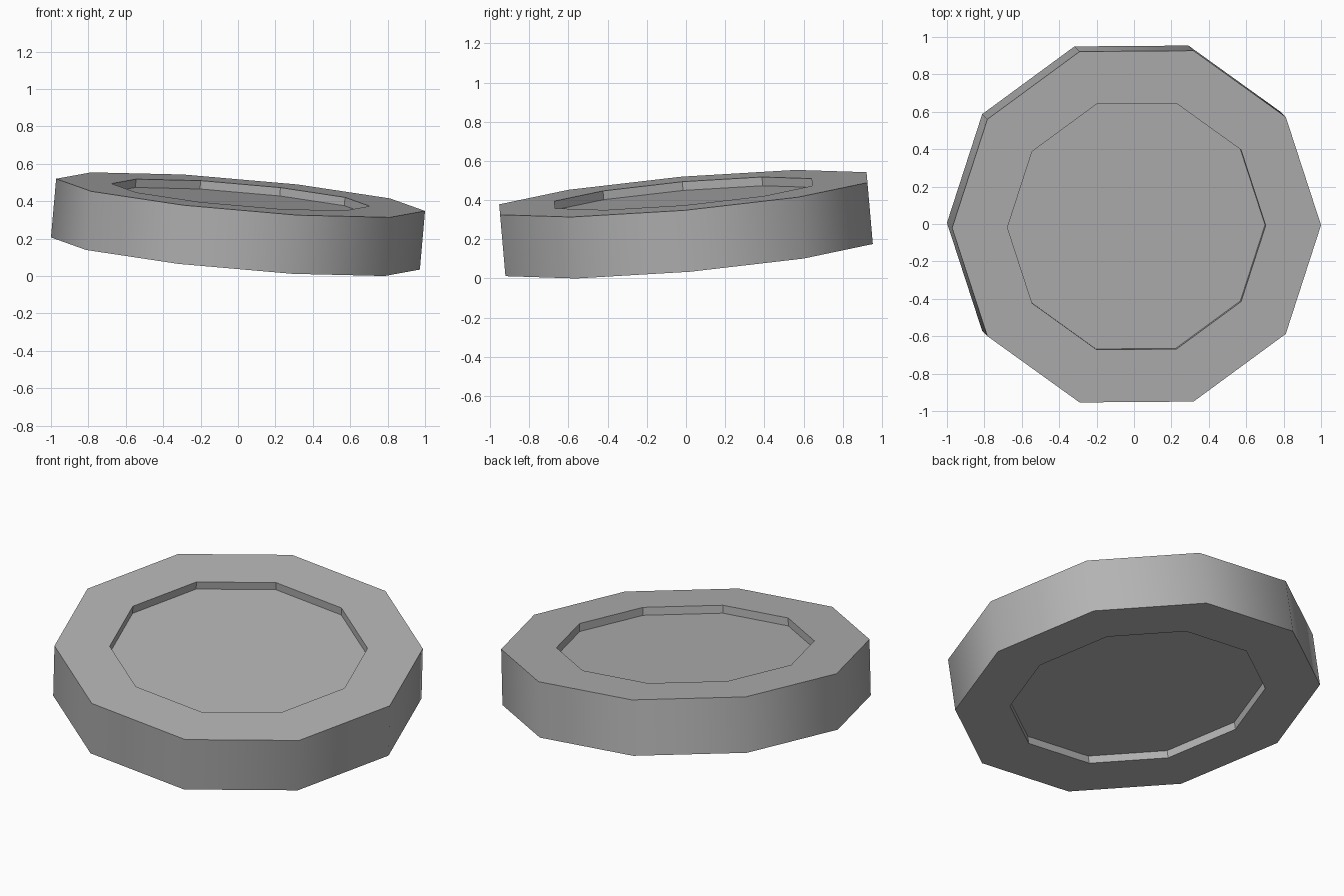
import bpy
import bmesh
from math import sin, cos, tau, radians
from mathutils import Matrix

cube = bpy.data.objects.get("Cube")
if cube:
    bpy.data.objects.remove(cube, do_unlink=True)

SIDES = 10
RADIUS, INNER = 0.99, 0.693
HALF, RECESS = 0.158, 0.045

# Plain grey material
grey = bpy.data.materials.new("plain grey")
grey.use_nodes = True
colour = (0.45, 0.45, 0.45, 1)
grey.diffuse_color = colour
grey.node_tree.nodes["Principled BSDF"].inputs["Base Color"].default_value = colour

bm = bmesh.new()


def ring(radius, z):
    return [bm.verts.new((radius * cos(tau * i / SIDES), radius * sin(tau * i / SIDES), z))
            for i in range(SIDES)]


# Rings from the lower recess, round the outside, to the upper recess
floor = HALF - RECESS
rings = [ring(r, z) for r, z in ((INNER, -floor), (INNER, -HALF), (RADIUS, -HALF),
                                 (RADIUS, HALF), (INNER, HALF), (INNER, floor))]
for k, (a, b) in enumerate(zip(rings, rings[1:])):
    for i in range(SIDES):
        j = (i + 1) % SIDES
        face = bm.faces.new((a[i], a[j], b[j], b[i]))
        face.smooth = k == 2  # only the outer wall is rounded

# Recess floors
bm.faces.new(rings[0][::-1])
bm.faces.new(rings[-1])
bmesh.ops.recalc_face_normals(bm, faces=bm.faces)

# Keep the rims crisp
for edge in bm.edges:
    edge.smooth = all(f.smooth for f in edge.link_faces)

# Tilt the disc and stand its lowest corner on the ground
tilt = Matrix.Rotation(radians(5), 4, 'X') @ Matrix.Rotation(radians(5), 4, 'Y')
bm.transform(tilt)
bm.transform(Matrix.Translation((0, 0, -min(v.co.z for v in bm.verts))))

mesh = bpy.data.meshes.new("recessed_disc")
bm.to_mesh(mesh)
bm.free()
mesh.materials.append(grey)
disc = bpy.data.objects.new("recessed_disc", mesh)
bpy.context.collection.objects.link(disc)
